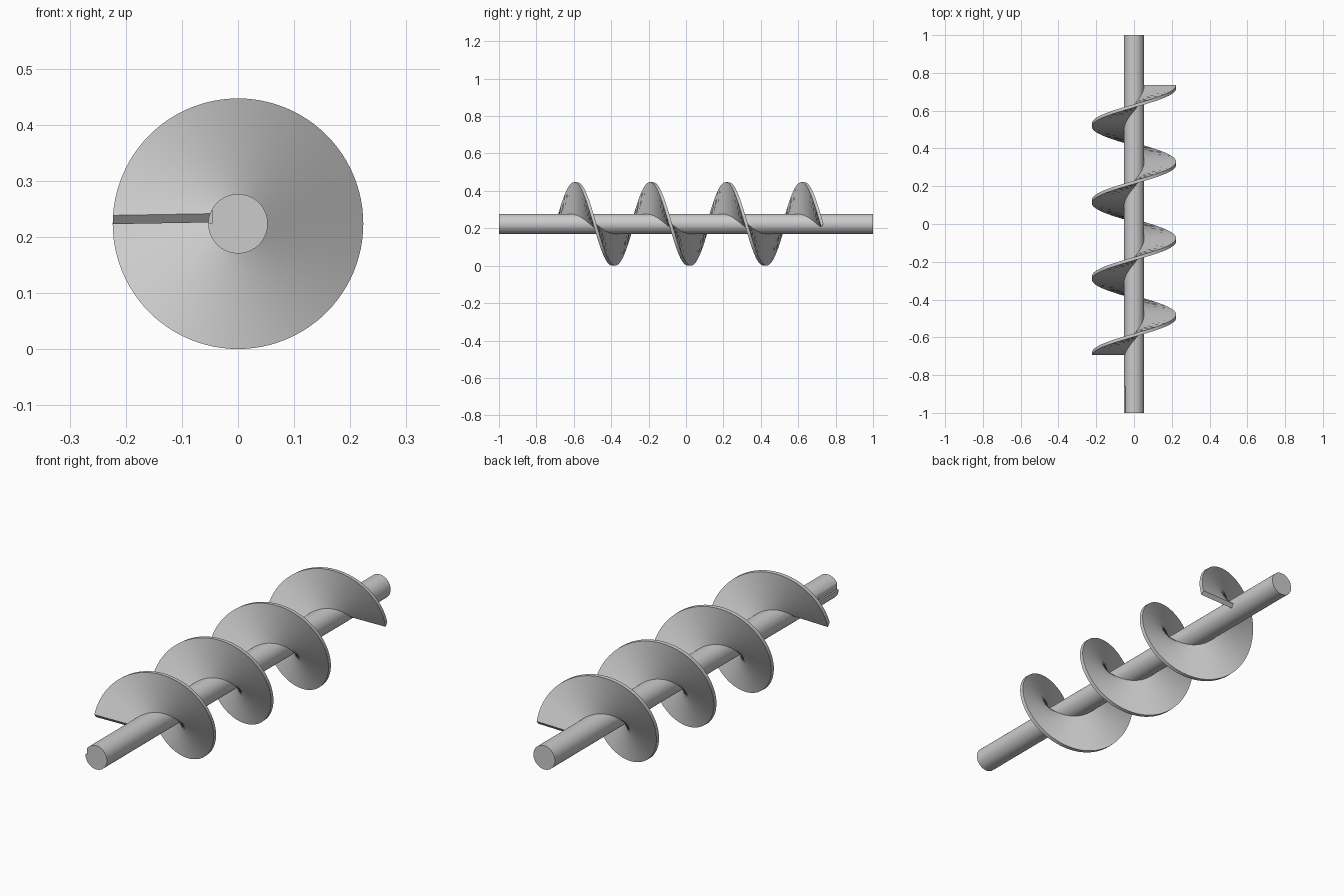
import bpy, bmesh, math

if "Cube" in bpy.data.objects:
    bpy.data.objects.remove(bpy.data.objects["Cube"])

AXIS_Z = 0.2235
SHAFT_R = 0.053
BLADE_R = 0.2225
PITCH = 0.4047
TURNS = 3.5
STEPS_PER_TURN = 96


def smooth(obj):
    bpy.ops.object.select_all(action='DESELECT')
    obj.select_set(True)
    bpy.context.view_layer.objects.active = obj
    bpy.ops.object.shade_smooth_by_angle(angle=math.radians(30))


# Shaft along y
bpy.ops.mesh.primitive_cylinder_add(vertices=96, radius=SHAFT_R, depth=2,
                                    location=(0, 0, AXIS_Z),
                                    rotation=(math.pi / 2, 0, 0))
shaft = bpy.context.object
shaft.name = "shaft"

# Short keyway in the front end of the shaft
bpy.ops.mesh.primitive_cube_add(size=1, location=(-0.066, -0.96, 0.2375))
cutter = bpy.context.object
cutter.name = "keyway_cutter"
cutter.scale = (0.04, 0.2, 0.028)
cut = shaft.modifiers.new("keyway", 'BOOLEAN')
cut.operation = 'DIFFERENCE'
cut.solver = 'EXACT'
cut.object = cutter
bpy.context.view_layer.objects.active = shaft
bpy.ops.object.modifier_apply(modifier=cut.name)
bpy.data.objects.remove(cutter)
smooth(shaft)

# Helical blade: rectangular section (radius, tangential, axial) swept round the shaft
dt, dy = 0.0078, 0.0064
lift = 0.011
inner = 0.044
profile = [(inner, lift + dt, -dy), (BLADE_R, lift + dt, -dy),
           (BLADE_R, lift - dt, dy), (inner, lift - dt, dy)]
bm = bmesh.new()
steps = int(TURNS * STEPS_PER_TURN)
rings = []
for i in range(steps + 1):
    turn = i / STEPS_PER_TURN
    a = 2 * math.pi * turn - math.radians(1)
    y = -0.688 + PITCH * turn
    c, s = math.cos(a), math.sin(a)
    rings.append([bm.verts.new((-r * c + t * s, y + ax, AXIS_Z + r * s + t * c))
                  for r, t, ax in profile])
for p, q in zip(rings, rings[1:]):
    for k in range(4):
        n = (k + 1) % 4
        bm.faces.new((p[k], p[n], q[n], q[k]))
bm.faces.new(rings[0])
bm.faces.new(rings[-1])
bmesh.ops.recalc_face_normals(bm, faces=bm.faces[:])
mesh = bpy.data.meshes.new("helical_blade")
bm.to_mesh(mesh)
bm.free()
blade = bpy.data.objects.new("helical_blade", mesh)
bpy.context.collection.objects.link(blade)
smooth(blade)
